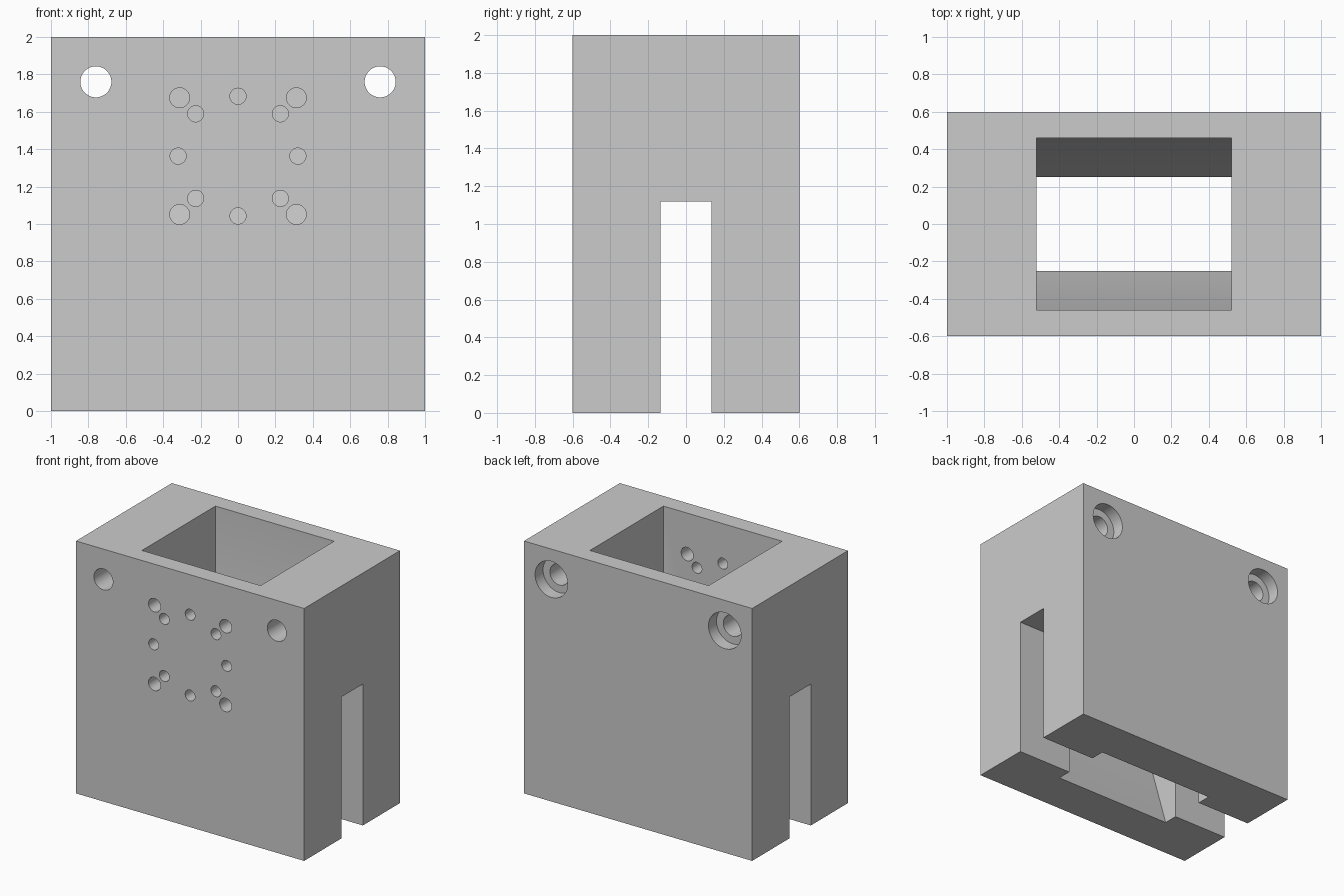
import bpy
import bmesh
import math
from mathutils import Matrix, Vector

if "Cube" in bpy.data.objects:
    bpy.data.objects.remove(bpy.data.objects["Cube"], do_unlink=True)

grey = bpy.data.materials.new("plain grey")
grey.use_nodes = True
colour = (0.6, 0.6, 0.6, 1)
grey.diffuse_color = colour
grey.node_tree.nodes["Principled BSDF"].inputs["Base Color"].default_value = colour


def add_object(name, bm):
    bmesh.ops.recalc_face_normals(bm, faces=bm.faces)
    mesh = bpy.data.meshes.new(name)
    bm.to_mesh(mesh)
    bm.free()
    mesh.materials.append(grey)
    obj = bpy.data.objects.new(name, mesh)
    bpy.context.collection.objects.link(obj)
    return obj


def extruded(name, profile, half_width):
    """Extrude a (y, z) profile along x, centred on zero."""
    bm = bmesh.new()
    face = bm.faces.new([bm.verts.new((-half_width, y, z)) for y, z in profile])
    out = bmesh.ops.extrude_face_region(bm, geom=[face])
    verts = [v for v in out["geom"] if isinstance(v, bmesh.types.BMVert)]
    bmesh.ops.translate(bm, verts=verts, vec=Vector((2 * half_width, 0, 0)))
    return add_object(name, bm)


def box_profile(half_depth, low, high):
    return [(-half_depth, low), (half_depth, low), (half_depth, high), (-half_depth, high)]


def cut(cutter):
    """Subtract the cutter from the block, then discard it."""
    cutter.hide_render = True
    mod = block.modifiers.new("cut", "BOOLEAN")
    mod.operation = "DIFFERENCE"
    mod.solver = "EXACT"
    mod.object = cutter
    bpy.context.view_layer.objects.active = block
    bpy.ops.object.modifier_apply(modifier=mod.name)
    bpy.data.objects.remove(cutter, do_unlink=True)


def drill(x, z, radius, y0, y1):
    bm = bmesh.new()
    place = Matrix.Translation((x, (y0 + y1) / 2, z)) @ Matrix.Rotation(math.pi / 2, 4, "X")
    bmesh.ops.create_cone(bm, cap_ends=True, segments=48, radius1=radius,
                          radius2=radius, depth=abs(y1 - y0), matrix=place)
    cut(add_object("drill", bm))


# Main block
block = extruded("housing_block", box_profile(0.6, 0, 2), 1)

# Hopper opening: straight above, tapering to a narrow mouth below
taper_top, wide, mouth = 0.68, 0.46, 0.25
lip = (wide - mouth) / taper_top * 0.1
hopper = [(-mouth + lip, -0.1), (mouth - lip, -0.1), (wide, taper_top),
          (wide, 2.1), (-wide, 2.1), (-wide, taper_top)]
cut(extruded("hopper_cutter", hopper, 0.52))

# Slot across the lower half
cut(extruded("slot_cutter", box_profile(0.135, -0.1, 1.12), 1.1))

# Counterbored bolt holes in the upper corners
for side in (-1, 1):
    drill(side * 0.76, 1.76, 0.083, -0.7, 0.7)
    drill(side * 0.76, 1.76, 0.143, 0.5, 0.7)

# Ring of eight small holes and four larger corner holes in the front wall
centre = 1.363
for i in range(8):
    a = i * math.pi / 4
    drill(0.32 * math.cos(a), centre + 0.32 * math.sin(a), 0.043, -0.7, -0.3)
for sx in (-1, 1):
    for sz in (-1, 1):
        drill(sx * 0.312, centre + sz * 0.312, 0.053, -0.7, -0.3)

# Smooth bores with crisp edges
bpy.ops.object.select_all(action="DESELECT")
block.select_set(True)
bpy.context.view_layer.objects.active = block
bpy.ops.object.shade_smooth_by_angle(angle=math.radians(30))
